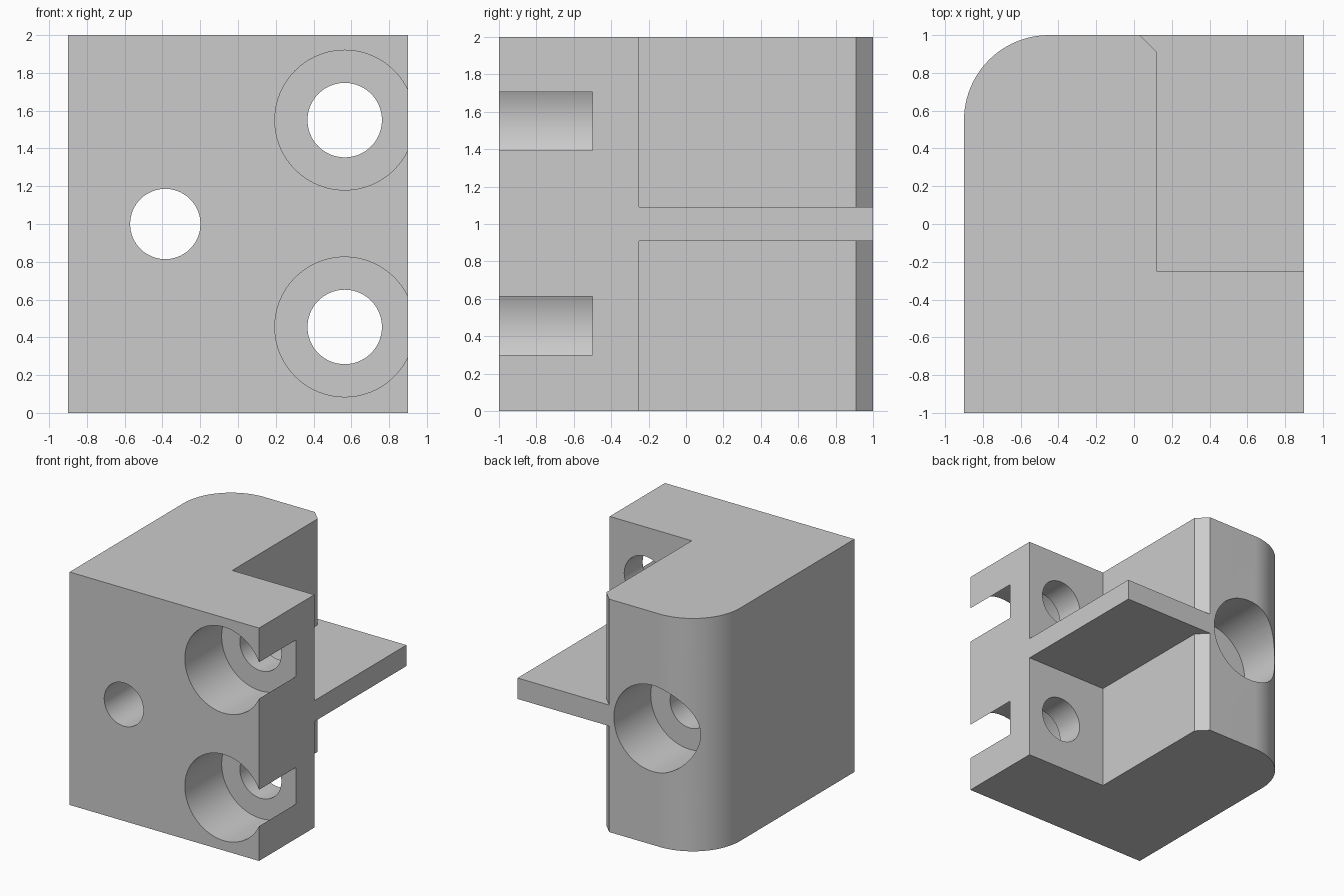
import bpy, bmesh, math
from mathutils import Matrix, Vector

old = bpy.data.objects.get("Cube")
if old:
    bpy.data.objects.remove(old, do_unlink=True)

grey = bpy.data.materials.new("light grey")
grey.use_nodes = True
colour = (0.6, 0.6, 0.6, 1)
grey.diffuse_color = colour
grey.node_tree.nodes["Principled BSDF"].inputs["Base Color"].default_value = colour


def add_object(name, bm):
    bmesh.ops.recalc_face_normals(bm, faces=bm.faces)
    mesh = bpy.data.meshes.new(name)
    bm.to_mesh(mesh)
    bm.free()
    mesh.materials.append(grey)
    obj = bpy.data.objects.new(name, mesh)
    bpy.context.collection.objects.link(obj)
    return obj


def prism(name, outline, z0, z1):
    """Extrude an xy outline from z0 to z1."""
    bm = bmesh.new()
    face = bm.faces.new([bm.verts.new((x, y, z0)) for x, y in outline])
    out = bmesh.ops.extrude_face_region(bm, geom=[face])
    verts = [v for v in out["geom"] if isinstance(v, bmesh.types.BMVert)]
    bmesh.ops.translate(bm, verts=verts, vec=(0, 0, z1 - z0))
    return add_object(name, bm)


def cylinder_y(name, x, z, radius, y0, y1):
    """Hidden cutter cylinder running along y."""
    bm = bmesh.new()
    place = Matrix.Translation((x, (y0 + y1) / 2, z)) @ Matrix.Rotation(math.pi / 2, 4, "X")
    bmesh.ops.create_cone(bm, cap_ends=True, segments=96, radius1=radius,
                          radius2=radius, depth=y1 - y0, matrix=place)
    return add_object(name, bm)


def boolean(target, tool, operation):
    mod = target.modifiers.new(tool.name, "BOOLEAN")
    mod.operation = operation
    mod.solver = "EXACT"
    mod.object = tool
    bpy.context.view_layer.objects.active = target
    bpy.ops.object.modifier_apply(modifier=mod.name)
    bpy.data.objects.remove(tool, do_unlink=True)


# L-shaped body with one rounded and one chamfered back corner
R = 0.45
STEPS = 24
arc = []
for i in range(STEPS + 1):
    a = math.pi / 2 * (1 + i / STEPS)
    arc.append((-0.9 + R + R * math.cos(a), 1 - R + R * math.sin(a)))
outline = [(-0.9, -1), (0.9, -1), (0.9, -0.25), (0.12, -0.25), (0.12, 0.91), (0.03, 1)] + arc
body = prism("bracket_body", outline, 0, 2)

# Thin shelf in the inner corner, overlapping into the body
shelf = prism("shelf", [(0, -0.4), (0.9, -0.4), (0.9, 1), (0, 1)], 0.91, 1.09)
boolean(body, shelf, "UNION")

# Two counterbored holes from the front, breaking out of the side
for z in (0.455, 1.55):
    boolean(body, cylinder_y("front_counterbore", 0.565, z, 0.37, -1.2, -0.5), "DIFFERENCE")
    boolean(body, cylinder_y("front_hole", 0.565, z, 0.197, -0.7, 0), "DIFFERENCE")

# One long hole counterbored from the rounded back
boolean(body, cylinder_y("back_counterbore", -0.385, 1, 0.37, 0.5, 1.2), "DIFFERENCE")
boolean(body, cylinder_y("long_hole", -0.385, 1, 0.186, -1.2, 0.7), "DIFFERENCE")

# Smooth bores and corner, crisp edges
bpy.ops.object.select_all(action="DESELECT")
body.select_set(True)
bpy.context.view_layer.objects.active = body
bpy.ops.object.shade_smooth_by_angle(angle=math.radians(25))
